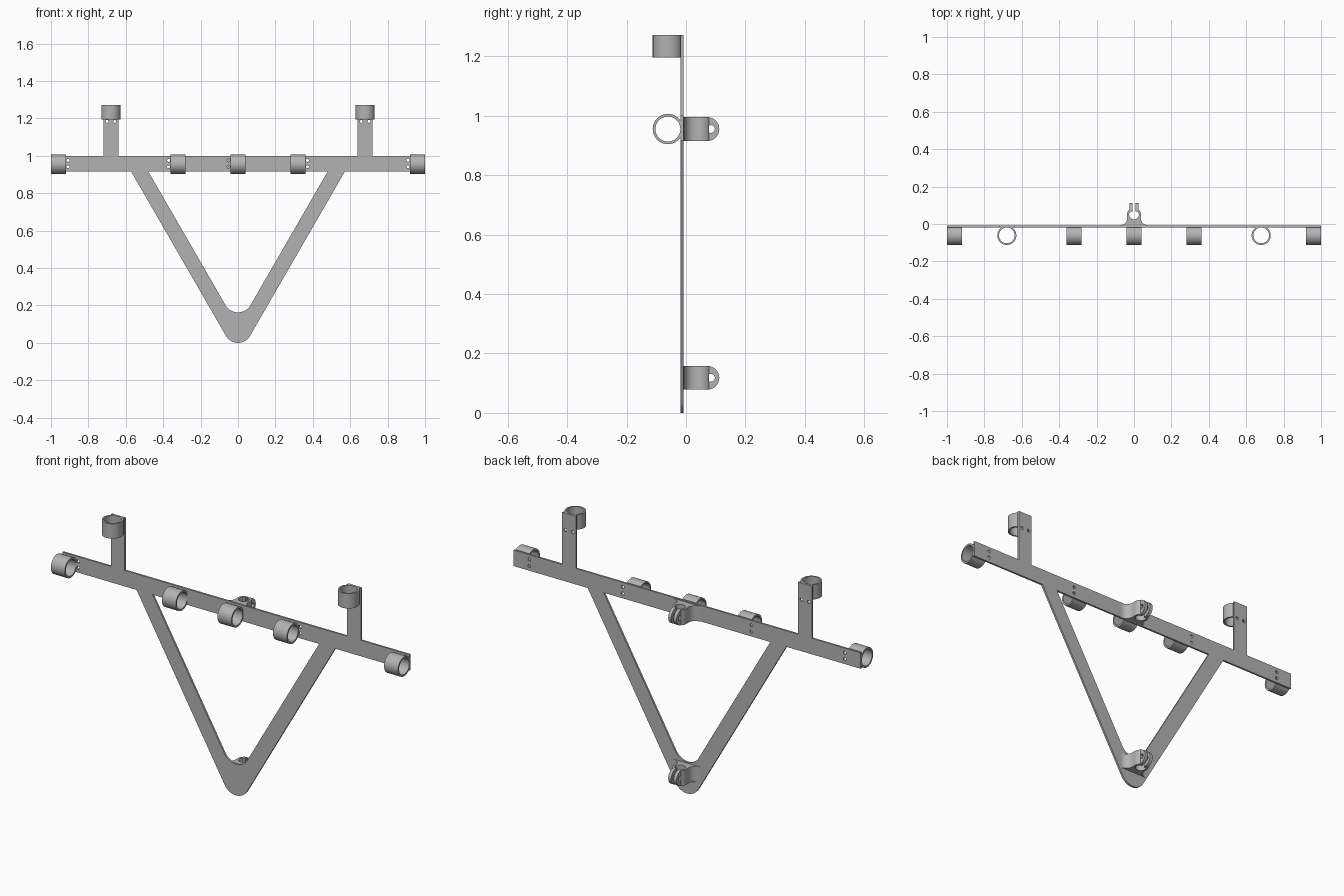
import bpy, bmesh
from math import sin, cos, radians
from mathutils import Matrix

cube = bpy.data.objects.get("Cube")
if cube:
    bpy.data.objects.remove(cube, do_unlink=True)

steel = bpy.data.materials.new("grey_metal")
steel.use_nodes = True
GREY = (0.45, 0.45, 0.45, 1)
steel.diffuse_color = GREY
steel.node_tree.nodes["Principled BSDF"].inputs["Base Color"].default_value = GREY

# Drawing planes: local x, y, z axes mapped to world axes
PLANES = {
    "xy": Matrix.Identity(4),
    "xz": Matrix(((1, 0, 0, 0), (0, 0, -1, 0), (0, 1, 0, 0), (0, 0, 0, 1))),
    "yz": Matrix(((0, 0, 1, 0), (1, 0, 0, 0), (0, 1, 0, 0), (0, 0, 0, 1))),
}


def arc(cx, cy, r, a0, a1, n=12):
    angles = [radians(a0 + (a1 - a0) * i / n) for i in range(n + 1)]
    return [(cx + r * cos(a), cy + r * sin(a)) for a in angles]


def circle(cx, cy, r, n=48):
    return arc(cx, cy, r, 0, 360, n)[:-1]


def mirrored(half):
    """Close a right-hand half outline with its mirror image."""
    return half + [(-x, y) for x, y in reversed(half) if abs(x) > 1e-6]


def extrude(name, loops, plane, depth, location):
    """Fill outlines (inner loops become holes) and give them thickness."""
    curve = bpy.data.curves.new(name, "CURVE")
    curve.dimensions = "2D"
    curve.fill_mode = "BOTH"
    curve.extrude = depth / 2
    for loop in loops:
        spline = curve.splines.new("POLY")
        spline.points.add(len(loop) - 1)
        for point, (x, y) in zip(spline.points, loop):
            point.co = (x, y, 0, 1)
        spline.use_cyclic_u = True
    temp = bpy.data.objects.new(name + "_outline", curve)
    bpy.context.collection.objects.link(temp)
    graph = bpy.context.evaluated_depsgraph_get()
    mesh = bpy.data.meshes.new_from_object(temp.evaluated_get(graph))
    bpy.data.objects.remove(temp, do_unlink=True)

    bm = bmesh.new()
    bm.from_mesh(mesh)
    bmesh.ops.remove_doubles(bm, verts=bm.verts, dist=1e-5)
    bm.transform(Matrix.Translation(location) @ PLANES[plane])
    bmesh.ops.recalc_face_normals(bm, faces=bm.faces)
    bm.to_mesh(mesh)
    bm.free()
    mesh.materials.clear()
    mesh.materials.append(steel)
    obj = bpy.data.objects.new(name, mesh)
    bpy.context.collection.objects.link(obj)
    bpy.ops.object.select_all(action="DESELECT")
    obj.select_set(True)
    bpy.context.view_layer.objects.active = obj
    bpy.ops.object.shade_smooth_by_angle(angle=radians(30))
    return obj


BAR_LOW, BAR_HIGH, POST_TOP = 0.917, 1.0, 1.272
BAR_MID = (BAR_LOW + BAR_HIGH) / 2
POST_X, HALF_W = 0.68, 0.04

# Flat frame: crossbar, two posts and the V brace in one plate
outer = mirrored(arc(0, 0.074, 0.074, -90, -30) + [
    (0.572, BAR_LOW), (1, BAR_LOW), (1, BAR_HIGH),
    (POST_X + HALF_W, BAR_HIGH), (POST_X + HALF_W, POST_TOP),
    (POST_X - HALF_W, POST_TOP), (POST_X - HALF_W, BAR_HIGH)])
opening = mirrored(arc(0, 0.24, 0.077, -90, -30) + [(0.48, BAR_LOW)])
screws = [circle(x, BAR_MID + dz, 0.008, 16)
          for x in (-0.909, -0.371, -0.051, 0.371, 0.909) for dz in (-0.017, 0.017)]
screws += [circle(side * POST_X + dx, 1.184, 0.008, 16)
           for side in (-1, 1) for dx in (-0.021, 0.021)]
extrude("frame_plate", [outer, opening] + screws, "xz", 0.01, (0, -0.013, 0))

# Tube rings along the crossbar and on top of the posts
ring = [circle(0, 0, 0.051), circle(0, 0, 0.042)]
for i, x in enumerate((-0.96, -0.32, 0, 0.32, 0.96)):
    extrude(f"bar_ring_{i + 1}", ring, "yz", 0.08, (x, -0.061, 0.955))
for side, x in (("left", POST_X), ("right", -POST_X)):
    extrude(f"{side}_post_ring", ring, "xy", 0.077, (x, -0.061, POST_TOP - 0.0385))

# Rear clamps: flared split body with two pierced, rounded ears
SLOT, EAR, BORE_Y = 0.007, 0.024, 0.05
clamp_half = [(0, -0.009), (0.076, -0.009)]
clamp_half += arc(0.076, 0.033, 0.04, 270, 180)
clamp_half += arc(0, BORE_Y, 0.037, -10, 48)
clamp_half += [(SLOT, BORE_Y + 0.027)]
clamp_half += arc(0, BORE_Y, 0.026, 74, -90, 24)
# The bore joins the slot, so the body outline runs around it on each side
right_side = clamp_half
left_side = [(-x, y) for x, y in right_side]
ear = [(0.066, -0.04)] + arc(0.072, 0, 0.04, -90, 90, 24) + [(0.066, 0.04)]
for place, z in (("upper", 0.955), ("lower", 0.118)):
    for side, half in (("left", right_side), ("right", left_side)):
        sign = 1 if side == "left" else -1
        extrude(f"{place}_clamp_{side}_half", [half], "xy", 0.08, (0, 0, z))
        extrude(f"{place}_clamp_{side}_ear", [ear, circle(0.084, 0, 0.013, 24)],
                "yz", EAR - SLOT, (sign * (EAR + SLOT) / 2, 0, z))
